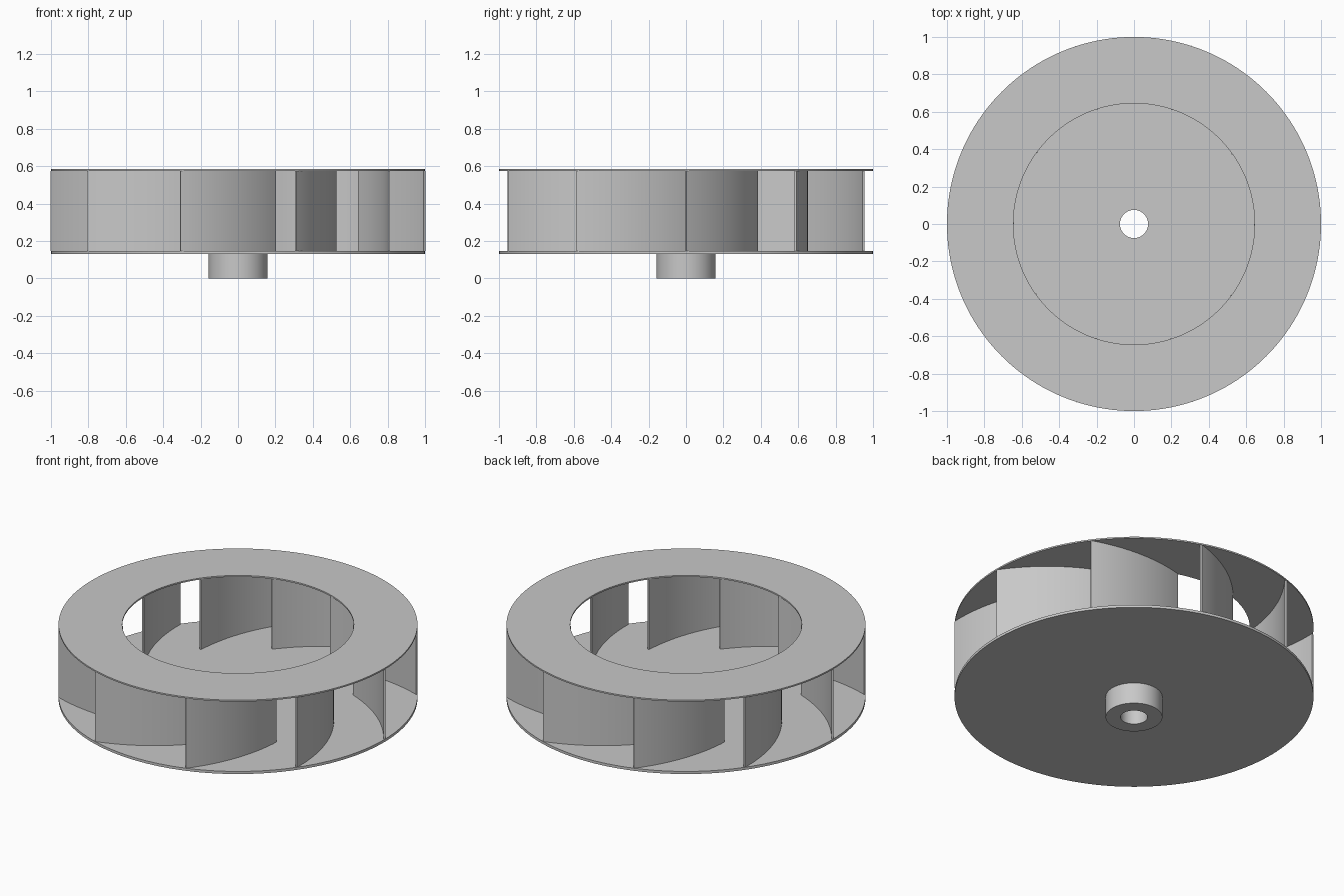
import bpy, bmesh, math
from mathutils import Vector

BLADES = 10
SEGMENTS = 160
RIM, EYE, HUB, BORE = 1.0, 0.645, 0.158, 0.075
BASE_BOTTOM, BASE_TOP = 0.13, 0.146
SHROUD_BOTTOM, SHROUD_TOP = 0.575, 0.584

old = bpy.data.objects.get("Cube")
if old:
    bpy.data.objects.remove(old, do_unlink=True)

metal = bpy.data.materials.new("grey_metal")
metal.use_nodes = True
metal.diffuse_color = (0.58, 0.58, 0.58, 1)
metal.node_tree.nodes["Principled BSDF"].inputs["Base Color"].default_value = metal.diffuse_color


def finish(name, bm):
    """Turn a bmesh into a linked, softly shaded object."""
    bmesh.ops.recalc_face_normals(bm, faces=bm.faces)
    mesh = bpy.data.meshes.new(name)
    bm.to_mesh(mesh)
    bm.free()
    mesh.materials.append(metal)
    obj = bpy.data.objects.new(name, mesh)
    bpy.context.collection.objects.link(obj)
    bpy.ops.object.select_all(action='DESELECT')
    obj.select_set(True)
    bpy.context.view_layer.objects.active = obj
    bpy.ops.object.shade_smooth_by_angle(angle=math.radians(30))
    return obj


def lathe(name, profile):
    """Revolve a closed (radius, height) profile around z."""
    bm = bmesh.new()
    verts = [bm.verts.new((r, 0, z)) for r, z in profile]
    edges = [bm.edges.new((v, verts[i - 1])) for i, v in enumerate(verts)]
    bmesh.ops.spin(bm, geom=verts + edges, cent=(0, 0, 0), axis=(0, 0, 1),
                   angle=math.tau, steps=SEGMENTS, use_merge=True)
    bmesh.ops.remove_doubles(bm, verts=bm.verts, dist=1e-5)
    return finish(name, bm)


# Back plate with its hub underneath, bored through
lathe("base_plate_and_hub", [
    (BORE, 0), (HUB, 0), (HUB, BASE_BOTTOM), (RIM, BASE_BOTTOM),
    (RIM, BASE_TOP), (BORE, BASE_TOP)])

# Thin ring around the air inlet
lathe("shroud_ring", [
    (EYE, SHROUD_BOTTOM), (RIM, SHROUD_BOTTOM), (RIM, SHROUD_TOP), (EYE, SHROUD_TOP)])


def make_blade(name, thickness=0.011, bulge=0.046, steps=20):
    """Curved strip from the rim inwards to the eye, one pitch further round."""
    pitch = math.tau / BLADES
    tip = Vector((RIM - 0.003, 0))
    root = Vector((math.cos(pitch), math.sin(pitch))) * EYE
    chord = root - tip
    out = Vector((chord.y, -chord.x)).normalized()
    bm = bmesh.new()
    rows = []
    for i in range(steps + 1):
        t = i / steps
        point = tip + chord * t + out * (4 * bulge * t * (1 - t))
        along = chord + out * (4 * bulge * (1 - 2 * t))
        side = Vector((along.y, -along.x)).normalized() * thickness / 2
        rows.append([bm.verts.new((*p, BASE_TOP)) for p in (point - side, point + side)])
    for a, b in zip(rows, rows[1:]):
        bm.faces.new((a[0], a[1], b[1], b[0]))
    top = bmesh.ops.extrude_face_region(bm, geom=bm.faces[:], use_keep_orig=True)
    moved = [g for g in top["geom"] if isinstance(g, bmesh.types.BMVert)]
    bmesh.ops.translate(bm, verts=moved, vec=(0, 0, SHROUD_BOTTOM - BASE_TOP))
    return finish(name, bm)


# Ring of identical blades sharing one mesh
first = make_blade("blade_1")
for n in range(1, BLADES):
    blade = first.copy()
    blade.name = f"blade_{n + 1}"
    blade.rotation_euler.z = math.tau * n / BLADES
    bpy.context.collection.objects.link(blade)
